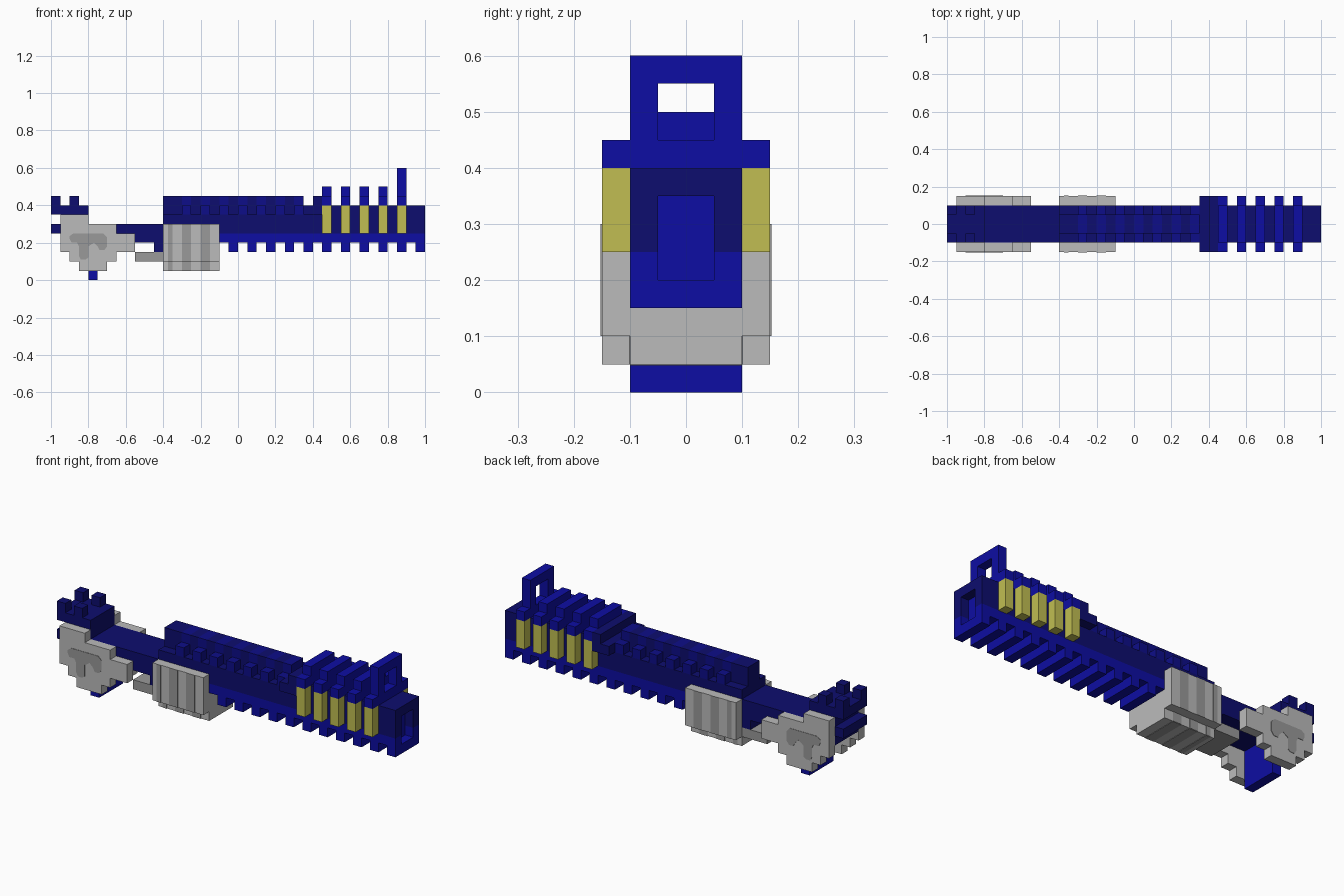
import bpy
import bmesh

if "Cube" in bpy.data.objects:
    bpy.data.objects.remove(bpy.data.objects["Cube"], do_unlink=True)


def material(name, r, g, b):
    m = bpy.data.materials.new(name)
    m.use_nodes = True
    m.diffuse_color = (r, g, b, 1)
    m.node_tree.nodes["Principled BSDF"].inputs["Base Color"].default_value = (r, g, b, 1)
    return m


navy = material("navy", 0.004, 0.004, 0.156)
mid_blue = material("mid blue", 0.004, 0.004, 0.25)
blue = material("bright blue", 0.004, 0.004, 0.366)
grey = material("light grey", 0.497, 0.497, 0.497)
dark_grey = material("dark grey", 0.319, 0.319, 0.319)
yellow = material("yellow", 0.533, 0.515, 0.084)


def finish(bm, name, mat):
    bmesh.ops.recalc_face_normals(bm, faces=bm.faces)
    me = bpy.data.meshes.new(name)
    bm.to_mesh(me)
    bm.free()
    me.materials.append(mat)
    ob = bpy.data.objects.new(name, me)
    bpy.context.collection.objects.link(ob)
    return ob


def boxes(name, mat, specs):
    """One object from boxes given as (x0, x1, y0, y1, z0, z1)."""
    bm = bmesh.new()
    for x0, x1, y0, y1, z0, z1 in specs:
        verts = bmesh.ops.create_cube(bm, size=1)["verts"]
        bmesh.ops.scale(bm, verts=verts, vec=(x1 - x0, y1 - y0, z1 - z0))
        bmesh.ops.translate(bm, verts=verts,
                            vec=((x0 + x1) / 2, (y0 + y1) / 2, (z0 + z1) / 2))
    return finish(bm, name, mat)


def both(x0, x1, y0, y1, z0, z1):
    """The same box on both sides of the middle."""
    return [(x0, x1, y0, y1, z0, z1), (x0, x1, -y1, -y0, z0, z1)]


def slab(name, mat, outline, y0, y1):
    """An (x, z) outline extruded from y0 to y1."""
    bm = bmesh.new()
    face = bm.faces.new([bm.verts.new((x, y0, z)) for x, z in outline])
    side = bmesh.ops.extrude_face_region(bm, geom=[face])["geom"]
    bmesh.ops.translate(bm, vec=(0, y1 - y0, 0),
                        verts=[v for v in side if isinstance(v, bmesh.types.BMVert)])
    return finish(bm, name, mat)


# Barrel housing, with an open frame at the muzzle
boxes("barrel_body", navy, [(-0.4, 0.95, -0.1, 0.1, 0.25, 0.35),
                            (0.35, 0.95, -0.1, 0.1, 0.35, 0.4),
                            (0.95, 1.0, -0.1, 0.1, 0.35, 0.4)]
      + both(0.95, 1.0, 0.05, 0.1, 0.25, 0.35))
boxes("muzzle_bore", blue, [(0.95, 0.953, -0.05, 0.05, 0.2, 0.35)])

# Lower rail and its ribs
boxes("lower_rail", blue, [(-0.1, 0.95, -0.1, 0.1, 0.2, 0.25)]
      + both(0.95, 1.0, 0.05, 0.1, 0.2, 0.25))
boxes("lower_ribs", blue, [(-0.05 + 0.1 * i, 0.1 * i, -0.1, 0.1, 0.15, 0.2)
                           for i in range(11)])

# Top ridge in alternating bands, with teeth along both sides
bands = [-0.3 + 0.1 * i for i in range(7)]
boxes("top_ridge", navy, [(-0.4, -0.3, -0.05, 0.05, 0.35, 0.45)]
      + [(x + 0.05, x + 0.1, -0.05, 0.05, 0.35, 0.45) for x in bands[:-1]])
boxes("ridge_bands", mid_blue, [(x, x + 0.05, -0.05, 0.05, 0.35, 0.45) for x in bands])
teeth = []
for x in bands:
    teeth += both(x, x + 0.05, 0.05, 0.1, 0.35, 0.4)
boxes("ridge_teeth", mid_blue, teeth)

# Shoulder in front of the cooling fins
boxes("shoulder", navy, both(0.35, 0.45, 0.1, 0.15, 0.35, 0.4)
      + [(0.4, 0.45, -0.15, 0.15, 0.4, 0.45)])

# Cooling fins, glowing cells below them, and the front sight
fins = [0.45 + 0.1 * i for i in range(5)]
boxes("fin_bases", blue, [(x, x + 0.05, -0.15, 0.15, 0.4, 0.45) for x in fins])
boxes("fin_tops", blue, [(x, x + 0.05, -0.1, 0.1, 0.45, 0.5) for x in fins[:-1]])
cells = []
for x in fins:
    cells += both(x, x + 0.05, 0.1, 0.15, 0.25, 0.4)
boxes("energy_cells", yellow, cells)
boxes("front_sight", blue, both(0.85, 0.9, 0.05, 0.1, 0.45, 0.55)
      + [(0.85, 0.9, -0.1, 0.1, 0.55, 0.6)])

# Fore grip with dark side stripes
boxes("fore_grip", grey, [(-0.4, -0.1, -0.15, 0.15, 0.1, 0.3),
                          (-0.4, -0.1, -0.1, 0.1, 0.05, 0.1)])
stripes = []
for x0, x1 in ((-0.375, -0.35), (-0.3, -0.25), (-0.2, -0.15)):
    stripes += both(x0, x1, 0.15, 0.152, 0.1, 0.3)
    stripes += both(x0, x1, 0.1, 0.102, 0.05, 0.1)
    stripes += [(x0, x1, -0.1, 0.1, 0.048, 0.05)]
boxes("grip_stripes", dark_grey, stripes)
boxes("trigger_bar", dark_grey, [(-0.55, -0.4, -0.1, 0.1, 0.1, 0.15)])

# Rear stock with the platform, prongs and lower peg
boxes("stock", navy, [(-0.95, -0.4, -0.1, 0.1, 0.2, 0.3),
                      (-1.0, -0.95, -0.1, 0.1, 0.25, 0.3),
                      (-0.95, -0.8, -0.1, 0.1, 0.3, 0.35),
                      (-1.0, -0.8, -0.1, 0.1, 0.35, 0.4),
                      (-0.45, -0.4, -0.1, 0.1, 0.15, 0.2)])
boxes("rear_prongs", navy, both(-1.0, -0.95, 0.05, 0.1, 0.4, 0.45)
      + both(-0.9, -0.85, 0.05, 0.1, 0.4, 0.45))
boxes("lower_peg", blue, [(-0.8, -0.75, -0.1, 0.1, 0.0, 0.2)])

# Stepped side plates with a dark emblem shape
plate = [(-0.95, 0.35), (-0.8, 0.35), (-0.8, 0.3), (-0.65, 0.3), (-0.65, 0.25),
         (-0.55, 0.25), (-0.55, 0.15), (-0.65, 0.15), (-0.65, 0.1), (-0.7, 0.1),
         (-0.7, 0.05), (-0.85, 0.05), (-0.85, 0.1), (-0.9, 0.1), (-0.9, 0.15),
         (-0.95, 0.15)]
mark = [(-0.88, 0.25), (-0.72, 0.25), (-0.7, 0.23), (-0.7, 0.18), (-0.715, 0.16),
        (-0.74, 0.16), (-0.75, 0.18), (-0.77, 0.2), (-0.8, 0.18), (-0.8, 0.12),
        (-0.815, 0.11), (-0.84, 0.11), (-0.85, 0.13), (-0.85, 0.18), (-0.86, 0.2),
        (-0.89, 0.2), (-0.9, 0.22), (-0.9, 0.235)]
for side, s in (("left", 1), ("right", -1)):
    slab("side_plate_" + ("back" if s > 0 else "front"), grey, plate, 0.1 * s, 0.15 * s)
    slab("plate_mark_" + ("back" if s > 0 else "front"), dark_grey, mark, 0.15 * s, 0.152 * s)
